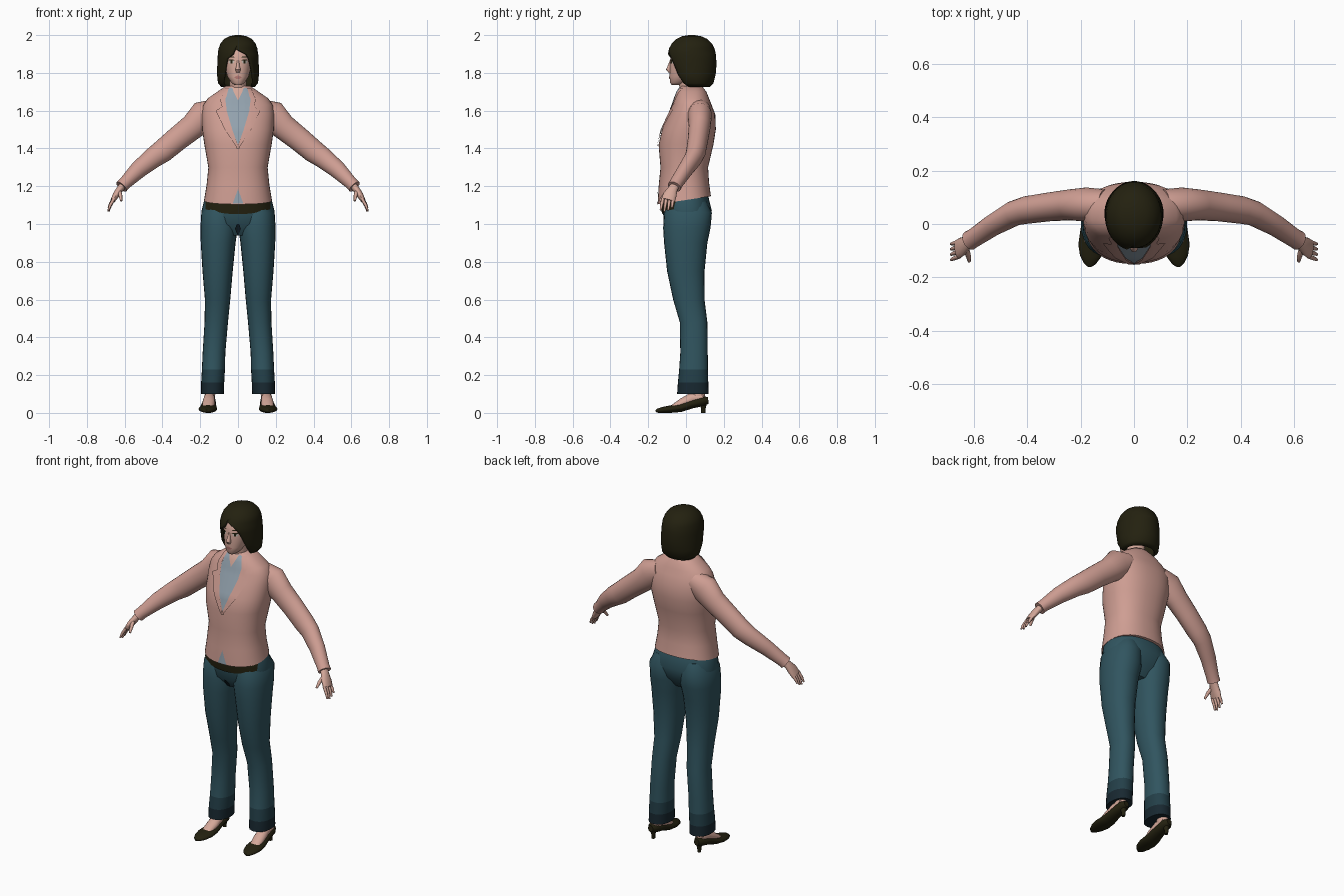
import bpy, bmesh, math
from mathutils import Vector
from mathutils.bvhtree import BVHTree

if "Cube" in bpy.data.objects:
    bpy.data.objects.remove(bpy.data.objects["Cube"])


def material(name, rgb):
    m = bpy.data.materials.new(name)
    m.use_nodes = True
    m.diffuse_color = (*rgb, 1)
    bsdf = next(n for n in m.node_tree.nodes if n.type == 'BSDF_PRINCIPLED')
    bsdf.inputs["Base Color"].default_value = (*rgb, 1)
    bsdf.inputs["Roughness"].default_value = 0.8
    return m


PINK = material("jacket pink", (0.62, 0.34, 0.29))
SKIN = material("skin", (0.66, 0.39, 0.32))
SHIRT = material("shirt blue grey", (0.29, 0.36, 0.42))
BLACK = material("dark brown", (0.017, 0.015, 0.005))
TEAL = material("trouser teal", (0.03, 0.09, 0.115))
DEEP = material("trouser shade", (0.017, 0.05, 0.066))
DARK = material("trouser hem", (0.009, 0.021, 0.03))
WHITE = material("eye white", (0.6, 0.55, 0.5))
LIP = material("lip", (0.48, 0.2, 0.18))


def finish(name, bm, mats, angle=50):
    bmesh.ops.remove_doubles(bm, verts=bm.verts, dist=1e-5)
    bmesh.ops.recalc_face_normals(bm, faces=bm.faces)
    me = bpy.data.meshes.new(name)
    bm.to_mesh(me)
    bm.free()
    ob = bpy.data.objects.new(name, me)
    bpy.context.collection.objects.link(ob)
    for m in mats:
        me.materials.append(m)
    bpy.ops.object.select_all(action='DESELECT')
    bpy.context.view_layer.objects.active = ob
    ob.select_set(True)
    bpy.ops.object.shade_smooth_by_angle(angle=math.radians(angle))
    return ob


def loft(name, rows, mats, flat=True, ref=(0, 1, 0), n=24, p=2.0, side=1, caps=(1, 1)):
    """Skin rings (x, y, z, half width, half depth, gap start, gap end)."""
    bm = bmesh.new()
    rings = []
    pts = [Vector(r[:3]) for r in rows]
    for i, r in enumerate(rows):
        t = Vector((0, 0, 1)) if flat else \
            (pts[min(i + 1, len(pts) - 1)] - pts[max(i - 1, 0)]).normalized()
        u = Vector(ref)
        u = (u - t * u.dot(t)).normalized()
        w = u.cross(t)
        g0, g1 = r[5:7] if len(r) > 5 else (0, 0)
        ring = []
        for k in range(n + 1):
            a = g0 + (2 * math.pi - g0 - g1) * k / n
            s, c = math.sin(a), -math.cos(a)
            e = 2 / p
            v = pts[i] + w * r[3] * math.copysign(abs(s) ** e, s) \
                + u * r[4] * math.copysign(abs(c) ** e, c)
            ring.append(bm.verts.new((v.x * side, v.y, v.z)))
        rings.append(ring)
    for a, b in zip(rings, rings[1:]):
        for k in range(n):
            bm.faces.new((a[k], a[k + 1], b[k + 1], b[k]))
    for ring, on in zip((rings[0], rings[-1]), caps):
        if on:
            bm.faces.new(ring[:-1])
    return finish(name, bm, mats)


def span(z, rx, front, back, *gap, x=0):
    """A horizontal ring given by its front and back depth."""
    return (x, (front + back) / 2, z, rx, (back - front) / 2, *gap)


def tree(ob):
    return BVHTree.FromPolygons([v.co for v in ob.data.vertices],
                                [f.vertices for f in ob.data.polygons])


def patch(name, rows, mat, on, lift=0.003, side=1, bow=0, cols=8, steps=5):
    """Thin plate laid on the front of a part, from rows (z, x start, x end)."""
    bm = bmesh.new()
    grid = []
    for i, (a, b) in enumerate(zip(rows, rows[1:])):
        for j in range(steps + (i == len(rows) - 2)):
            z, x0, x1 = (p + (q - p) * j / steps for p, q in zip(a, b))
            line = []
            for k in range(cols + 1):
                x = (x0 + (x1 - x0) * k / cols) * side
                zz = z + bow * x * x
                hit = on.ray_cast(Vector((x, -1, zz)), Vector((0, 1, 0)))[0]
                line.append(bm.verts.new((x, (hit.y if hit else 0) - lift, zz)))
            grid.append(line)
    for a, b in zip(grid, grid[1:]):
        for k in range(cols):
            bm.faces.new((a[k], a[k + 1], b[k + 1], b[k]))
    ob = finish(name, bm, [mat])
    # every plate looks forward
    if sum(f.normal.y * f.area for f in ob.data.polygons) > 0:
        ob.data.flip_normals()
    return ob


# Jacket body, hem dropping towards the front
jacket = loft("jacket_body", [
    span(1.11, .180, -.150, .132), span(1.2, .166, -.145, .122),
    span(1.3, .157, -.135, .117), span(1.42, .178, -.145, .145),
    span(1.5, .190, -.127, .158), span(1.58, .192, -.092, .155),
    span(1.63, .184, -.070, .136), span(1.665, .160, -.058, .122),
    span(1.70, .110, -.045, .108), span(1.73, .066, -.026, .085)],
    [PINK], n=40, p=2.3)
for v in jacket.data.vertices:
    v.co.z += max(0, 1.3 - v.co.z) * (0.8 * v.co.y + 0.09)
body = tree(jacket)

# Shirt front, bare throat, lapels and front closure
patch("shirt_front", [(1.722, -.04, .04), (1.66, -.068, .068), (1.6, -.062, .062),
                      (1.5, -.032, .032), (1.42, 0, 0)], SHIRT, body, .003)
patch("shirt_tail", [(1.185, 0, 0), (1.108, -.028, .028)], SHIRT, body, .003)
patch("throat", [(1.722, -.035, .035), (1.655, 0, 0)], SKIN, body, .006)
patch("jacket_button", [(1.415, -.008, .008), (1.4, -.008, .008)], BLACK, body, .005, steps=1)
for s, tag in ((1, "left"), (-1, "right")):
    patch(tag + "_lapel", [(1.72, .048, .07), (1.66, .067, .095), (1.62, .062, .085),
                           (1.6, .06, .118), (1.5, .03, .07), (1.4, -.004, .004)],
          PINK, body, .008, s)
    patch(tag + "_shirt_collar", [(1.72, .03, .05), (1.67, .012, .062), (1.61, .02, .05)],
          SHIRT, body, .007, s)

# Trousers seat and belt
seat = loft("trouser_seat", [
    span(.94, .09, -.07, .07), span(1.0, .185, -.115, .115), span(1.07, .193, -.123, .137),
    span(1.13, .178, -.128, .122), span(1.2, .15, -.11, .105)], [TEAL], n=32, p=2.3)
hips = tree(seat)
patch("belt", [(1.125, -.172, .172), (1.052, -.172, .172)], BLACK, hips, .006, bow=.9, cols=20)
patch("crotch_shade", [(1.0, -.006, .006), (.975, -.016, .016), (.945, -.004, .004)],
      DARK, hips, .008)

# Head and neck
loft("neck", [span(1.62, .05, -.03, .075), span(1.7, .045, -.03, .07),
              span(1.78, .045, -.045, .07)], [SKIN])
head = loft("head", [
    span(1.735, .018, -.075, -.035), span(1.748, .036, -.084, 0), span(1.78, .056, -.087, .05),
    span(1.83, .070, -.085, .1), span(1.88, .077, -.083, .12), span(1.93, .07, -.068, .11),
    span(1.965, .04, -.03, .08)], [SKIN], n=32, p=2.2)
face = tree(head)
loft("nose", [span(1.803, .010, -.094, -.07), span(1.818, .015, -.106, -.07),
              span(1.835, .009, -.098, -.07), span(1.865, .006, -.086, -.07)], [SKIN], n=12)
patch("lips", [(1.785, -.006, .006), (1.777, -.021, .021), (1.768, -.008, .008)], LIP, face)
for s, tag in ((1, "left"), (-1, "right")):
    patch(tag + "_eye", [(1.866, .026, .043), (1.858, .019, .051), (1.85, .027, .043)],
          WHITE, face, .002, s)
    patch(tag + "_iris", [(1.866, .029, .041), (1.85, .030, .040)], BLACK, face, .004, s)
    patch(tag + "_eyelid", [(1.872, .026, .044), (1.865, .017, .054)], BLACK, face, .004, s, steps=1)
    patch(tag + "_eyebrow", [(1.887, .022, .05), (1.882, .018, .056)], BLACK, face, .003, s, steps=1)

# Bobbed hair, open around the face
hair = loft("hair", [
    span(1.725, .088, -.02, .125, 1.0, .95), span(1.745, .106, -.05, .145, .9, .85),
    span(1.79, .111, -.078, .157, .8, .72), span(1.84, .110, -.09, .161, .68, .64),
    span(1.875, .109, -.099, .160, .58, .55), span(1.9, .107, -.1, .158, .42, .25),
    span(1.93, .103, -.09, .151, -.12, .13), span(1.955, .093, -.076, .138),
    span(1.98, .073, -.05, .112), span(1.994, .046, -.02, .08),
    span(2.0, .015, .015, .045)], [BLACK], n=40, caps=(0, 1))
shell = hair.modifiers.new("thickness", 'SOLIDIFY')
shell.thickness = 0.012
shell.offset = -1

for s, tag in ((1, "left"), (-1, "right")):
    # Trouser leg, darkening towards the hem
    leg = loft(tag + "_trouser_leg", [
        span(.10, .060, -.047, .120, x=.135), span(.16, .061, -.043, .118, x=.134),
        span(.23, .061, -.036, .116, x=.130), span(.32, .060, -.030, .115, x=.127),
        span(.48, .062, -.033, .113, x=.115), span(.6, .067, -.068, .098, x=.108),
        span(.75, .080, -.100, .098, x=.108), span(.9, .092, -.116, .113, x=.105),
        span(.98, .099, -.121, .130, x=.1), span(1.06, .094, -.115, .137, x=.1),
        span(1.12, .07, -.09, .11, x=.09)], [TEAL, DEEP, DARK], side=s, p=2.2)
    for f in leg.data.polygons:
        f.material_index = 2 if f.center.z < .16 else 1 if f.center.z < .23 else 0

    # Sleeve and cuff
    loft(tag + "_sleeve", [
        (.11, .07, 1.605, .06, .06), (.18, .073, 1.572, .084, .064),
        (.24, .072, 1.515, .068, .058), (.32, .064, 1.452, .064, .054),
        (.40, .053, 1.385, .061, .052), (.45, .040, 1.350, .055, .047),
        (.53, -.005, 1.285, .046, .040), (.60, -.052, 1.215, .034, .036),
        (.617, -.062, 1.197, .035, .037)], [PINK], flat=False, side=s)

    # Hand with four fingers and a thumb
    loft(tag + "_palm", [
        (.605, -.055, 1.21, .02, .024), (.625, -.07, 1.185, .019, .026),
        (.645, -.085, 1.155, .018, .036), (.662, -.095, 1.125, .013, .037)],
        [SKIN], flat=False, side=s, n=14)
    for i, word in enumerate(("index", "middle", "ring", "little")):
        y = -.122 + i * .018
        drop = (.055, .062, .056, .042)[i]
        loft(f"{tag}_{word}_finger", [
            (.656, y, 1.135, .009, .009), (.676, y * 1.06, 1.128 - drop / 2, .008, .008),
            (.686, y * 1.1, 1.128 - drop, .005, .005)],
            [SKIN], flat=False, side=s, n=8)
    loft(tag + "_thumb", [
        (.63, -.09, 1.175, .012, .012), (.622, -.118, 1.15, .010, .010),
        (.618, -.14, 1.122, .006, .006)], [SKIN], flat=False, ref=(1, 0, 0), side=s, n=8)

    # Ankle, foot and heeled shoe
    loft(tag + "_ankle", [span(.05, .027, .03, .105, x=.152),
                          span(.2, .032, .02, .09, x=.14)], [SKIN], side=s, n=14)
    loft(tag + "_foot", [
        (.152, .09, .08, .025, .026), (.152, .03, .075, .032, .030),
        (.155, -.02, .052, .026, .034), (.16, -.075, .028, .012, .03)],
        [SKIN], flat=False, ref=(1, 0, 0), side=s, n=14)
    loft(tag + "_shoe", [
        (.152, .118, .066, .018, .016), (.152, .09, .063, .027, .034),
        (.154, .03, .047, .024, .037), (.157, -.03, .027, .023, .045),
        (.16, -.08, .02, .02, .049), (.163, -.12, .016, .016, .040),
        (.166, -.148, .012, .012, .023), (.167, -.16, .01, .006, .008)],
        [BLACK], flat=False, ref=(1, 0, 0), side=s, n=18)
    loft(tag + "_shoe_heel", [
        span(0, .010, .080, .102, x=.152), span(.025, .011, .080, .104, x=.152),
        span(.06, .024, .065, .114, x=.152)], [BLACK], side=s, n=12)
